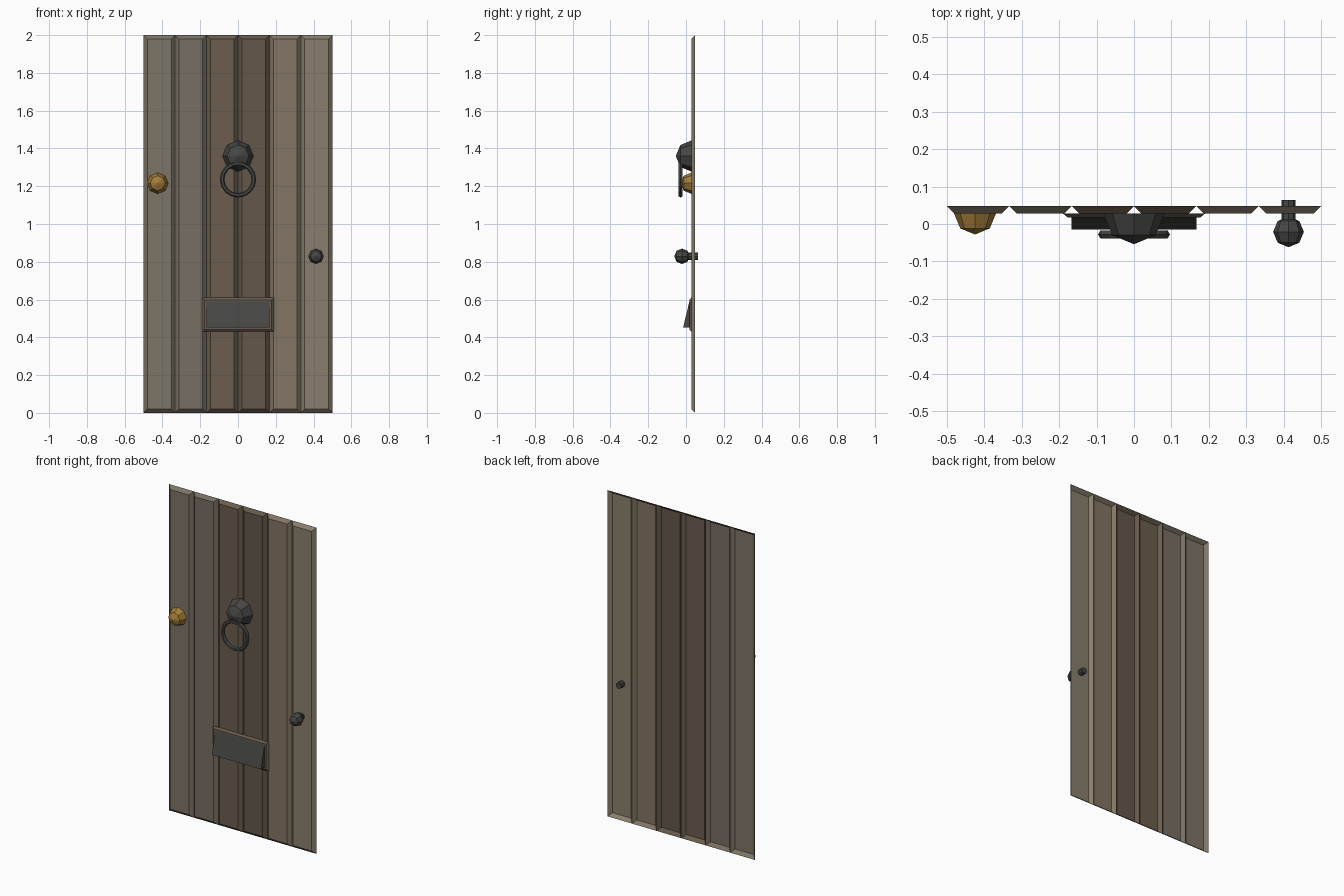
import bpy, bmesh, math
from mathutils import Matrix, Vector

if "Cube" in bpy.data.objects:
    bpy.data.objects.remove(bpy.data.objects["Cube"])

BACK, FRONT = 0.048, 0.028      # plank back edge and front face depth


def material(name, rgb):
    m = bpy.data.materials.new(name)
    m.diffuse_color = (*[(c / 255) ** 2.2 for c in rgb], 1)
    m.use_nodes = True
    m.node_tree.nodes["Principled BSDF"].inputs["Base Color"].default_value = m.diffuse_color
    return m


IRON = material("iron", (72, 72, 70))
BRASS = material("brass", (165, 125, 60))
TRIM = material("trim", (105, 92, 80))
TONES = [(125, 116, 102), (119, 110, 98), (106, 94, 79),
         (100, 88, 75), (130, 117, 99), (136, 126, 110)]


def finish(bm, name, mat):
    mesh = bpy.data.meshes.new(name)
    bm.to_mesh(mesh)
    bm.free()
    ob = bpy.data.objects.new(name, mesh)
    bpy.context.collection.objects.link(ob)
    mesh.materials.append(mat)
    return ob


def panel(name, x0, x1, z0, z1, back, front, inset, mat):
    """Front face with bevelled edges, open at the back."""
    bm = bmesh.new()
    rings = []
    for y, i in ((back, 0), (front, inset)):
        rings.append([bm.verts.new(p) for p in (
            (x0 + i, y, z0 + i), (x1 - i, y, z0 + i),
            (x1 - i, y, z1 - i), (x0 + i, y, z1 - i))])
    a, b = rings
    bm.faces.new(b)
    for k in range(4):
        n = (k + 1) % 4
        bm.faces.new((a[k], a[n], b[n], b[k]))
    return finish(bm, name, mat)


def ball(name, centre, r, mat, half):
    """Eight-sided ball with its pole facing forward."""
    bm = bmesh.new()
    bmesh.ops.create_uvsphere(bm, u_segments=8, v_segments=4, radius=r)
    if half:
        low = [v for v in bm.verts if v.co.z < -0.001]
        bmesh.ops.delete(bm, geom=low, context='VERTS')
    bm.transform(Matrix.Translation(centre) @ Matrix.Rotation(math.pi / 2, 4, 'X'))
    return finish(bm, name, mat)


# Six planks
for k, tone in enumerate(TONES):
    x = -0.5 + k / 6
    panel(f"plank_{k + 1}", x, x + 1 / 6, 0, 2, BACK, FRONT, 0.02,
          material(f"wood_{k + 1}", tone))

# Letter slot frame and sloping flap
panel("letter_slot_frame", -0.19, 0.19, 0.43, 0.61, FRONT, 0.018, 0.012, TRIM)
bm = bmesh.new()
profile = [(0.018, 0.59), (0.018, 0.453), (-0.015, 0.453)]
tri = bm.faces.new([bm.verts.new((-0.167, y, z)) for y, z in profile])
out = bmesh.ops.extrude_face_region(bm, geom=[tri], use_keep_orig=True)
bmesh.ops.translate(bm, vec=(0.334, 0, 0),
                    verts=[g for g in out["geom"] if isinstance(g, bmesh.types.BMVert)])
bmesh.ops.recalc_face_normals(bm, faces=bm.faces)
finish(bm, "letter_slot_flap", IRON)

# Knocker boss and ring
ball("knocker_boss", Vector((0, FRONT, 1.36)), 0.082, IRON, True)
bpy.ops.mesh.primitive_torus_add(major_segments=16, minor_segments=6,
                                 major_radius=0.084, minor_radius=0.012,
                                 location=(0, -0.028, 1.236),
                                 rotation=(math.pi / 2, 0, 0))
ring = bpy.context.object
ring.name = "knocker_ring"
ring.data.materials.append(IRON)

# Brass boss
ball("brass_boss", Vector((-0.425, FRONT, 1.216)), 0.056, BRASS, True)

# Door handle with its spindle through the door
ball("handle_knob", Vector((0.413, -0.021, 0.829)), 0.041, IRON, False)
bm = bmesh.new()
bmesh.ops.create_cone(bm, cap_ends=True, segments=8, radius1=0.019, radius2=0.019, depth=0.07)
bm.transform(Matrix.Translation((0.413, 0.0285, 0.829)) @ Matrix.Rotation(math.pi / 2, 4, 'X'))
finish(bm, "handle_spindle", IRON)
